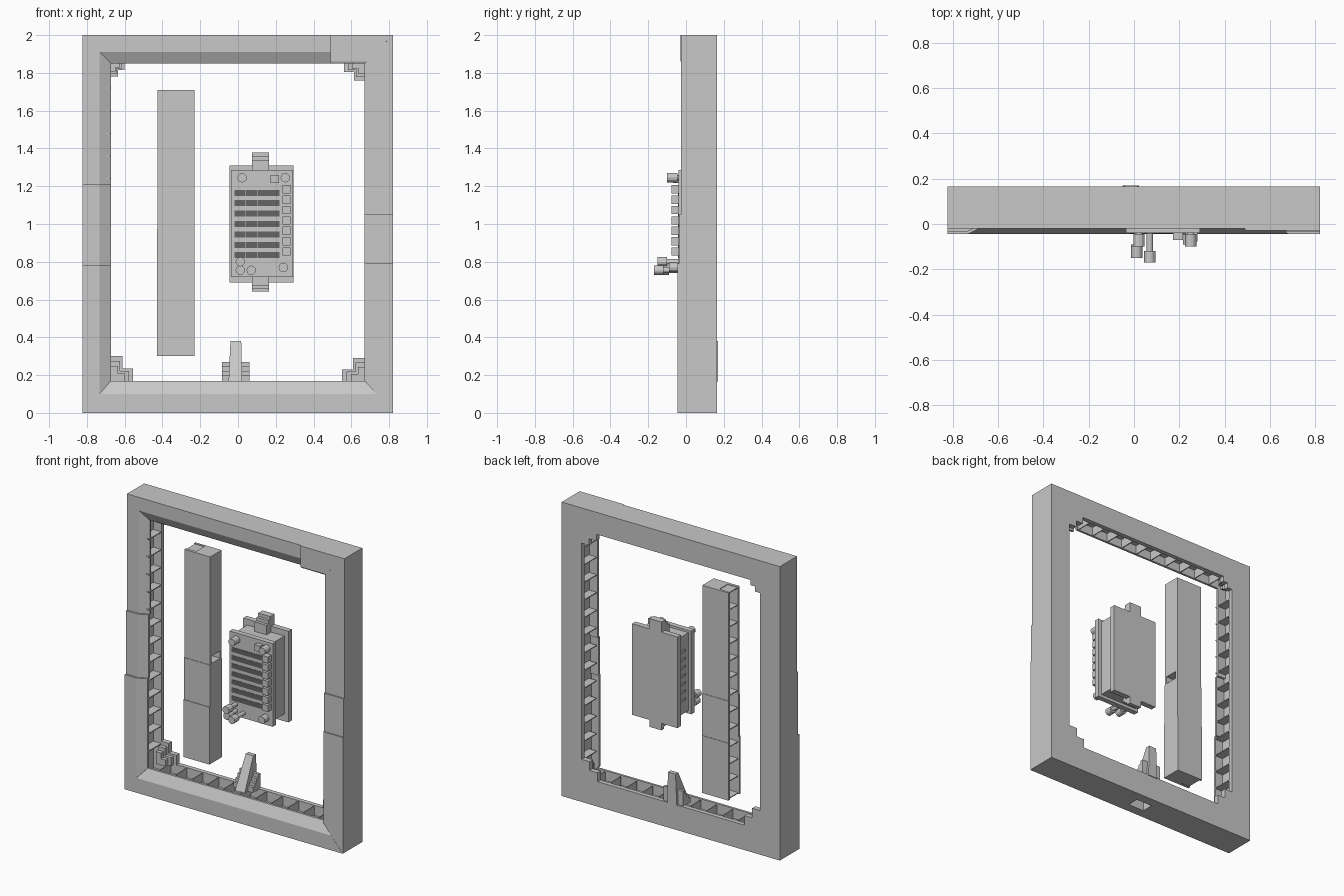
import bpy, bmesh, math
from mathutils import Matrix

cube = bpy.data.objects.get("Cube")
if cube:
    bpy.data.objects.remove(cube, do_unlink=True)


def material(name, value):
    m = bpy.data.materials.new(name)
    m.use_nodes = True
    color = (value, value, value, 1)
    m.diffuse_color = color
    m.node_tree.nodes["Principled BSDF"].inputs["Base Color"].default_value = color
    return m


GREY = material("plain_grey", 0.58)
DARK = material("slot_grey", 0.13)
BACK = 0.165
WALL = 0.015


def finish(name, bm, mat=GREY):
    bmesh.ops.recalc_face_normals(bm, faces=bm.faces)
    mesh = bpy.data.meshes.new(name)
    bm.to_mesh(mesh)
    bm.free()
    mesh.materials.append(mat)
    ob = bpy.data.objects.new(name, mesh)
    bpy.context.collection.objects.link(ob)
    return ob


def boxes(name, items, mat=GREY):
    """One object from boxes given as x0, x1, y0, y1, z0, z1."""
    bm = bmesh.new()
    for x0, x1, y0, y1, z0, z1 in items:
        mid = ((x0 + x1) / 2, (y0 + y1) / 2, (z0 + z1) / 2)
        size = (x1 - x0, y1 - y0, z1 - z0)
        bmesh.ops.create_cube(bm, size=1, matrix=Matrix.Translation(mid) @ Matrix.Diagonal((*size, 1)))
    return finish(name, bm, mat)


def cut(ob, box):
    """Cut a box-shaped opening out of an object."""
    cutter = boxes("cutter", [box])
    cutter.hide_render = True
    mod = ob.modifiers.new("opening", 'BOOLEAN')
    mod.object = cutter
    mod.solver = 'EXACT'
    bpy.context.view_layer.objects.active = ob
    bpy.ops.object.modifier_apply(modifier=mod.name)
    bpy.data.objects.remove(cutter, do_unlink=True)


def channel(name, width, front, back, chamfer, drop, start, end, place, lip=0.03):
    """C-section beam with a thick web; start and end give the length position at each depth."""
    inner = front + WALL
    web = width * 0.6
    profile = [(0, back), (0, front), (width - chamfer, front), (width, front + drop),
               (width, inner + drop), (web, inner + drop),
               (web, back - lip), (width, back - lip), (width, back)]
    bm = bmesh.new()
    rings = [[bm.verts.new(place(u, y, f(u / width))) for u, y in profile] for f in (start, end)]
    n = len(profile)
    for i in range(n):
        j = (i + 1) % n
        bm.faces.new((rings[0][i], rings[0][j], rings[1][j], rings[1][i]))
    for ring in rings:
        bm.faces.new(ring)
    return finish(name, bm)


def fixed(v):
    return lambda f: v


# Frame beams, mitred at the corners and stepped slightly along their length
def left(u, y, t):
    return (-0.822 + u, y, t)


def right(u, y, t):
    return (0.82 - u, y, t)


def top(u, y, t):
    return (t, y, 2 - u)


def bottom(u, y, t):
    return (t, y, u)


def low(f):
    return 0.17 * f


def high(f):
    return 2 - 0.15 * f


def west(f):
    return -0.822 + 0.15 * f


def east(f):
    return 0.82 - 0.15 * f


channel("frame_left_lower", 0.15, -0.044, BACK, 0.06, 0.03, low, fixed(0.78), left)
channel("frame_left_middle", 0.15, -0.032, BACK, 0.06, 0.03, fixed(0.78), fixed(1.21), left)
channel("frame_left_upper", 0.15, -0.018, BACK, 0.06, 0.03, fixed(1.21), high, left)
channel("frame_right_lower", 0.15, -0.044, BACK, 0.01, 0.005, low, fixed(0.79), right)
channel("frame_right_middle", 0.15, -0.036, BACK, 0.01, 0.005, fixed(0.79), fixed(1.05), right)
channel("frame_right_upper", 0.15, -0.027, BACK, 0.01, 0.005, fixed(1.05), high, right)
channel("frame_top", 0.15, -0.02, BACK, 0.06, 0.03, west, fixed(0.49), top)
channel("frame_top_corner", 0.15, -0.028, BACK, 0.01, 0.005, fixed(0.49), east, top)
base = channel("frame_bottom", 0.17, -0.045, BACK, 0.07, 0.035, west, east, bottom)
cut(base, (-0.06, 0.06, 0.02, 0.1, -0.05, 0.085))

# Thin ladder fins across the open mouths of the beams
RIB = 0.003
ribs = []
for i in range(13):
    z = 0.28 + i * 0.12
    for x in (-0.702, 0.702):
        ribs.append((x - 0.03, x + 0.03, 0.0, 0.14, z - RIB, z + RIB))
for i in range(11):
    x = -0.6 + i * 0.12
    for z in (0.137, 1.88):
        ribs.append((x - RIB, x + RIB, 0.015, 0.14, z - 0.03, z + 0.03))
boxes("frame_ribs", ribs)

# L-shaped stepped blocks in the inner corners, flush with the back
for name, sx, z, sz, w, h in (("bottom_left", -1, 0.17, 1, 0.115, 0.13),
                              ("bottom_right", 1, 0.17, 1, 0.12, 0.12),
                              ("top_left", -1, 1.85, -1, 0.07, 0.07),
                              ("top_right", 1, 1.85, -1, 0.11, 0.09)):
    steps = []
    for k in range(3):
        shrink = 1 - 0.2 * k
        for a, b in ((1, 0.5), (0.5, 1)):
            x0, x1 = sorted((sx * 0.675, sx * (0.67 - w * a * shrink)))
            z0, z1 = sorted((z - sz * 0.005, z + sz * h * b * shrink))
            steps.append((x0, x1, 0.13 - 0.025 * k, BACK, z0, z1))
    boxes("corner_steps_" + name, steps)

# Stair-shaped foot and slanted fin in the middle of the bottom beam
boxes("fin_steps", [(-0.085, 0.06, 0.075 + 0.02 * k, 0.155, 0.165, 0.2 + 0.023 * k) for k in range(4)])
bm = bmesh.new()
sides = []
for x, tip in ((-0.05, -0.04), (0.022, 0.017)):
    sides.append([bm.verts.new(p) for p in ((x, 0.04, 0.165), (x, 0.17, 0.165), (tip, 0.17, 0.38), (tip, 0.14, 0.38))])
for s in sides:
    bm.faces.new(s)
for i in range(4):
    j = (i + 1) % 4
    bm.faces.new((sides[0][i], sides[0][j], sides[1][j], sides[1][i]))
finish("fin", bm)


# Free-standing post, open on its right side
def post(u, y, t):
    return (-0.23 - u, y, t)


channel("post_lower", 0.2, 0.022, 0.158, 0.01, 0.004, fixed(0.3), fixed(0.69), post, WALL)
channel("post_middle", 0.198, 0.026, 0.155, 0.01, 0.004, fixed(0.69), fixed(0.975), post, WALL)
upper = channel("post_upper", 0.196, 0.029, 0.152, 0.01, 0.004, fixed(0.975), fixed(1.71), post, WALL)
cut(upper, (-0.36, -0.2, 0.046, 0.137, 0.98, 1.03))
boxes("post_ribs", [(-0.422, -0.34, 0.035, 0.145, z - RIB, z + RIB)
                    for z in [0.305 + 0.1165 * i for i in range(13)]])

# Control box with back plate, narrower body, front panel and end tabs
boxes("box_back_plate", [(-0.045, 0.295, 0.12, 0.157, 0.69, 1.31)])
boxes("box_body", [(-0.015, 0.265, -0.03, 0.125, 0.74, 1.27)])
boxes("box_front_panel", [(-0.036, 0.29, -0.04, -0.005, 0.72, 1.285)])
boxes("box_tabs", [(0.075, 0.165, 0.07 + 0.02 * k, 0.157, 1.265, 1.335 + 0.022 * k) for k in range(3)]
      + [(0.075, 0.165, 0.09 + 0.02 * k, 0.157, 0.675 - 0.016 * k, 0.745) for k in range(3)])

# Dark slots in seven rows and a column of buttons
rows = [1.165 - 0.055 * i for i in range(7)]
boxes("slots", [(-0.018 + 0.06 * c, 0.041 + 0.06 * c, -0.042, -0.038, z - 0.016, z + 0.016)
                for z in rows for c in range(4)], DARK)
boxes("buttons", [(0.235, 0.279, -0.078, -0.035, z - 0.003, z + 0.041) for z in rows]
      + [(0.172, 0.216, -0.07, -0.035, 1.218, 1.26)])
boxes("side_vents", [(-0.02, -0.01, 0.03, 0.08, z - 0.008, z + 0.008) for z in rows])

# Round knobs on shafts
bm = bmesh.new()
for x, z, tip, length in ((0.022, 1.245, -0.1, 0.055), (0.25, 1.245, -0.1, 0.055), (0.24, 0.77, -0.09, 0.045),
                          (0.012, 0.8, -0.15, 0.05), (0.012, 0.755, -0.14, 0.05), (0.07, 0.755, -0.17, 0.05)):
    for r, y0, y1 in ((0.025, tip, tip + length), (0.014, tip + 0.01, -0.03)):
        place = Matrix.Translation((x, (y0 + y1) / 2, z)) @ Matrix.Rotation(math.pi / 2, 4, 'X')
        bmesh.ops.create_cone(bm, cap_ends=True, segments=12, radius1=r, radius2=r, depth=y1 - y0, matrix=place)
finish("knobs", bm)
